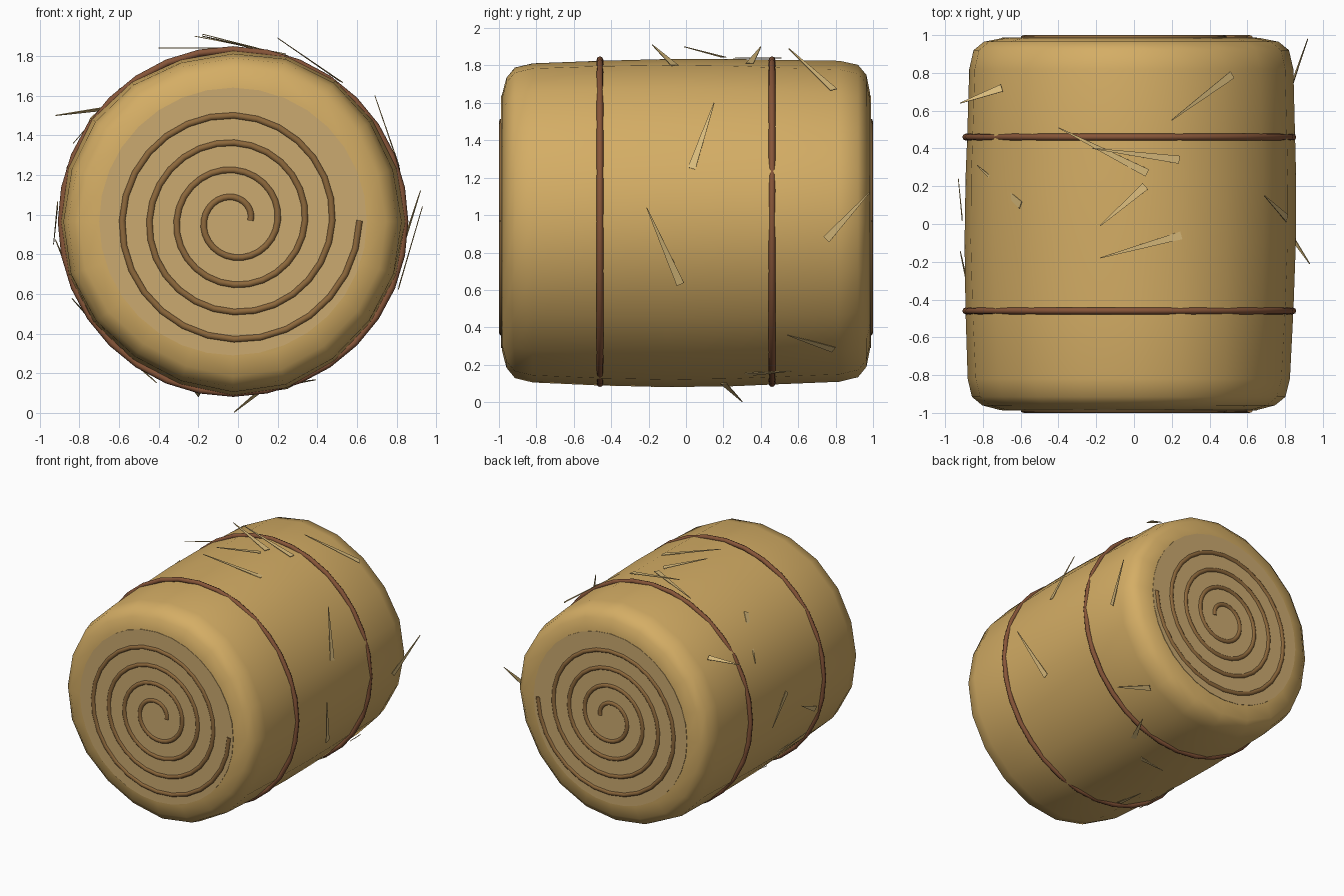
import bpy, bmesh, math, random
from mathutils import Vector

if "Cube" in bpy.data.objects:
    bpy.data.objects.remove(bpy.data.objects["Cube"])

random.seed(4)
CX, CZ = -0.025, 0.965


def material(name, rgb):
    m = bpy.data.materials.new(name)
    m.diffuse_color = (*rgb, 1)
    m.use_nodes = True
    m.node_tree.nodes["Principled BSDF"].inputs["Base Color"].default_value = m.diffuse_color
    return m


HAY = material("hay", (0.66, 0.42, 0.13))
CAP = material("cut hay", (0.60, 0.40, 0.16))
GROOVE = material("dark hay", (0.27, 0.14, 0.045))
TWINE = material("twine", (0.24, 0.09, 0.04))
STRAW = material("straw", (0.70, 0.50, 0.20))


def finish(name, bm, mat, angle=50):
    bmesh.ops.recalc_face_normals(bm, faces=bm.faces)
    me = bpy.data.meshes.new(name)
    bm.to_mesh(me)
    bm.free()
    ob = bpy.data.objects.new(name, me)
    bpy.context.collection.objects.link(ob)
    me.materials.append(mat)
    if angle:
        bpy.ops.object.select_all(action='DESELECT')
        ob.select_set(True)
        bpy.context.view_layer.objects.active = ob
        bpy.ops.object.shade_smooth_by_angle(angle=math.radians(angle))
    return ob


def skin(bm, rings, closed=False):
    """Bridge vertex rings into a tube."""
    n = len(rings[0])
    pairs = list(zip(rings, rings[1:])) + ([(rings[-1], rings[0])] if closed else [])
    for a, b in pairs:
        for i in range(n):
            j = (i + 1) % n
            bm.faces.new((a[i], a[j], b[j], b[i]))
    if not closed:
        bm.faces.new(rings[0])
        bm.faces.new(rings[-1])


# Lumpy rolled bale with rounded ends
profile = [(-0.985, 0.68), (-0.96, 0.775), (-0.915, 0.83), (-0.82, 0.853), (-0.46, 0.868), (-0.1, 0.877),
           (0.25, 0.875), (0.46, 0.868), (0.82, 0.858), (0.92, 0.835), (0.965, 0.78), (0.985, 0.68)]
bm = bmesh.new()
rings = []
for y, r in profile:
    ring = []
    for i in range(20):
        a = math.tau * i / 20
        k = r + 0.007 * math.sin(3 * a + 1.5 * y) + 0.006 * math.cos(5 * a - y)
        ring.append(bm.verts.new((CX + k * math.cos(a), y, CZ + k * math.sin(a))))
    rings.append(ring)
skin(bm, rings)
finish("bale_body", bm, HAY)


# Tube swept along points lying in a plane across y
def tube(name, pts, radius, mat, sides, closed=False):
    bm = bmesh.new()
    rings = []
    n = len(pts)
    for i, p in enumerate(pts):
        if closed:
            t = pts[(i + 1) % n] - pts[i - 1]
        else:
            t = pts[min(i + 1, n - 1)] - pts[max(i - 1, 0)]
        side = t.normalized().cross(Vector((0, 1, 0)))
        rings.append([bm.verts.new(p + radius * (side * math.cos(math.tau * s / sides)
                                                 + Vector((0, math.sin(math.tau * s / sides), 0))))
                      for s in range(sides)])
    skin(bm, rings, closed)
    return finish(name, bm, mat)


# End discs and rolled spirals, mirrored front to back
for label, s in (("front", -1), ("back", 1)):
    bm = bmesh.new()
    skin(bm, [[bm.verts.new((CX + 0.675 * math.cos(math.tau * i / 32), y * s,
                             CZ + 0.675 * math.sin(math.tau * i / 32))) for i in range(32)]
              for y in (0.95, 0.988)])
    finish(label + "_end_disc", bm, CAP, 30)
    pts = []
    for i in range(113):
        turn = i / 28
        r = 0.083 + 0.1375 * turn
        a = math.tau * turn
        pts.append(Vector((-0.02 + r * math.cos(a), s * 0.982, 0.97 + r * math.sin(a))))
    tube(label + "_spiral", pts, 0.018, GROOVE, 8)

# Twine bands
for label, y in (("front", -0.46), ("back", 0.46)):
    pts = [Vector((CX + 0.866 * math.cos(math.tau * i / 32), y, CZ + 0.866 * math.sin(math.tau * i / 32)))
           for i in range(32)]
    tube(label + "_twine", pts, 0.018, TWINE, 8, True)


# Loose straws: flat tapered blades from wide root to tip
def straw(i, root, tip):
    root, tip = Vector(root), Vector(tip)
    mid = (root + tip) / 2
    out = Vector((mid.x - CX, 0, mid.z - CZ)).normalized()
    d = (tip - root).normalized()
    w = d.cross(out).normalized()
    n = w.cross(d) * 0.002
    bm = bmesh.new()
    rings = []
    for t, half in ((0, 0.021), (0.5, 0.012), (1, 0.002)):
        c = root.lerp(tip, t)
        rings.append([bm.verts.new(c + w * a * half + n * b)
                      for a, b in ((-1, -1), (1, -1), (1, 1), (-1, 1))])
    skin(bm, rings)
    finish(f"straw_{i:02d}", bm, STRAW, None)


straws = [
    ((-0.70, 0.72, 1.53), (-0.92, 0.64, 1.50)), ((0.52, 0.79, 1.67), (0.20, 0.55, 1.89)),
    ((0.24, 0.34, 1.81), (-0.22, 0.40, 1.90)), ((0.07, 0.27, 1.84), (-0.40, 0.51, 1.84)),
    ((0.06, 0.20, 1.845), (-0.18, -0.01, 1.90)), ((0.25, -0.06, 1.80), (-0.18, -0.18, 1.91)),
    ((-0.60, 0.10, 1.63), (-0.83, 0.31, 1.36)), ((0.84, 0.75, 0.87), (0.92, 0.98, 1.12)),
    ((0.81, -0.03, 0.63), (0.93, -0.21, 1.04)), ((0.81, 0.03, 1.25), (0.69, 0.15, 1.60)),
    ((0.51, 0.79, 0.28), (0.61, 0.54, 0.36)), ((0.10, 0.20, 0.10), (-0.02, 0.30, 0.003)),
    ((-0.91, 0.03, 1.05), (-0.93, 0.24, 0.85))]

# A few more on the hidden left and underside
for deg in (195, 215, 235, 258, 290):
    a = math.radians(deg)
    y = random.uniform(-0.7, 0.6)
    b = a + random.uniform(-0.2, 0.2)
    straws.append(((CX + 0.87 * math.cos(a), y, CZ + 0.87 * math.sin(a)),
                   (CX + 0.90 * math.cos(b), y + random.choice((-1, 1)) * 0.25, CZ + 0.90 * math.sin(b))))
for i, (root, tip) in enumerate(straws):
    straw(i, root, tip)
